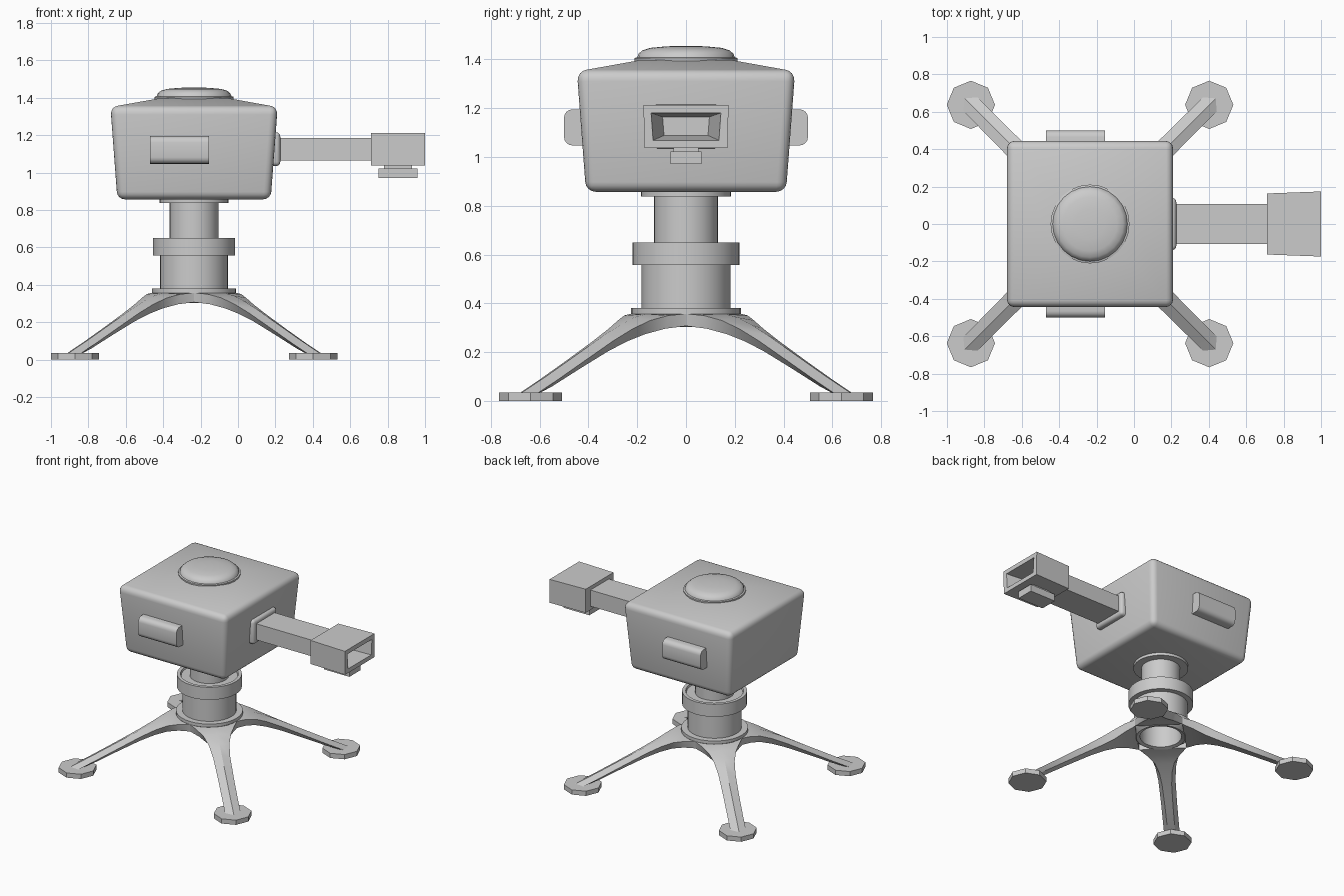
import bpy
import bmesh
import math
from mathutils import Vector

if "Cube" in bpy.data.objects:
    bpy.data.objects.remove(bpy.data.objects["Cube"], do_unlink=True)

CX = -0.235  # x of the turret's vertical axis

grey = bpy.data.materials.new("plain grey")
grey.diffuse_color = (0.6, 0.6, 0.6, 1)
grey.use_nodes = True
grey.node_tree.nodes["Principled BSDF"].inputs["Base Color"].default_value = (0.6, 0.6, 0.6, 1)


def finish(name, bm, smooth=None):
    """Turn a bmesh into a coloured object, smooth below the given angle."""
    bmesh.ops.recalc_face_normals(bm, faces=bm.faces[:])
    mesh = bpy.data.meshes.new(name)
    bm.to_mesh(mesh)
    bm.free()
    mesh.materials.append(grey)
    obj = bpy.data.objects.new(name, mesh)
    bpy.context.collection.objects.link(obj)
    if smooth:
        bpy.ops.object.select_all(action="DESELECT")
        obj.select_set(True)
        bpy.context.view_layer.objects.active = obj
        bpy.ops.object.shade_smooth_by_angle(angle=math.radians(smooth))
    return obj


def loft(loops):
    """Bridge equal-sized point loops and cap both ends."""
    bm = bmesh.new()
    rings = [[bm.verts.new(p) for p in loop] for loop in loops]
    n = len(rings[0])
    for a, b in zip(rings, rings[1:]):
        for i in range(n):
            j = (i + 1) % n
            bm.faces.new((a[i], a[j], b[j], b[i]))
    bm.faces.new(rings[0])
    bm.faces.new(rings[-1])
    return bm


def lathe(name, profile, sides=32, smooth=30, x=CX, y=0):
    """Spin (radius, z) points about a vertical axis."""
    turn = [2 * math.pi * i / sides for i in range(sides)]
    loops = [[(x + r * math.cos(t), y + r * math.sin(t), z) for t in turn] for r, z in profile]
    return finish(name, loft(loops), smooth)


def bevel(bm, width, segments, pick):
    edges = [e for e in bm.edges if pick(e)]
    bmesh.ops.bevel(bm, geom=edges, offset=width, segments=segments, profile=0.5,
                    affect="EDGES", clamp_overlap=True)


def box(name, lo, hi, width=0, pick=lambda e: True):
    def rect(z):
        return [(lo[0], lo[1], z), (hi[0], lo[1], z), (hi[0], hi[1], z), (lo[0], hi[1], z)]
    bm = loft([rect(lo[2]), rect(hi[2])])
    if width:
        bevel(bm, width, 4, pick)
    return finish(name, bm, 35 if width else None)


def square(h, z):
    return [(CX - h, -h, z), (CX + h, -h, z), (CX + h, h, z), (CX - h, h, z)]


# Head: tapered body with a shallow hipped roof and rounded edges
head = loft([square(0.41, 0.857), square(0.447, 1.35), square(0.18, 1.398)])
head.normal_update()
bmesh.ops.recalc_face_normals(head, faces=head.faces[:])
bevel(head, 0.04, 4, lambda e: e.calc_face_angle(0) > math.radians(40))
finish("head", head, 40)

# Dome cap on the roof
lathe("dome_cap", [(0.205, 1.37), (0.211, 1.395), (0.211, 1.405), (0.2, 1.408), (0.195, 1.422),
                   (0.178, 1.437), (0.145, 1.447), (0.08, 1.453), (0.02, 1.455)], 24, 35)

# Rounded pads on both sides of the head
for side, label in ((-1, "front"), (1, "back")):
    ys = sorted((side * 0.40, side * 0.50))
    box(label + "_pad", (-0.47, ys[0], 1.047), (-0.155, ys[1], 1.195), 0.035,
        lambda e: all(abs(v.co.y) > 0.45 for v in e.verts)
        and abs(e.verts[0].co.x - e.verts[1].co.x) > 0.1)

# Barrel with rounded mount
box("barrel_mount", (0.15, -0.139, 1.035), (0.226, 0.139, 1.215), 0.022,
    lambda e: max(v.co.x for v in e.verts) > 0.2)
box("barrel", (0.2, -0.108, 1.065), (0.73, 0.108, 1.185))


# Flared hollow muzzle
def opening(x, top, bottom, z0, z1):
    return [(x, -bottom, z0), (x, bottom, z0), (x, top, z1), (x, -top, z1)]


finish("muzzle", loft([opening(0.71, 0.163, 0.163, 1.037, 1.212),
                       opening(1.0, 0.174, 0.171, 1.037, 1.212),
                       opening(1.0, 0.143, 0.135, 1.068, 1.18),
                       opening(0.78, 0.096, 0.09, 1.088, 1.164)]))
box("sensor_neck", (0.78, -0.052, 1.01), (0.93, 0.052, 1.05))
box("sensor", (0.75, -0.064, 0.97), (0.96, 0.064, 1.022))

# Post, ring and hollow base column
lathe("post", [(0.131, 0.56), (0.131, 0.837), (0.185, 0.837), (0.185, 0.87)])
lathe("ring", [(0.17, 0.557), (0.219, 0.557), (0.219, 0.65), (0.195, 0.65),
               (0.19, 0.637), (0.12, 0.637)])
lathe("base_column", [(0.14, 0.5), (0.14, 0.31), (0.165, 0.303), (0.2, 0.33), (0.225, 0.357),
                      (0.225, 0.38), (0.182, 0.38), (0.182, 0.57)])

# Legs: (distance, half width, ridge z, shoulder z, bottom half width, bottom z)
SECTIONS = [(0.16, 0.16, 0.358, 0.357, 0.16, 0.307),
            (0.23, 0.128, 0.356, 0.350, 0.11, 0.296),
            (0.30, 0.094, 0.342, 0.330, 0.065, 0.274),
            (0.38, 0.070, 0.312, 0.295, 0.042, 0.245),
            (0.48, 0.058, 0.266, 0.246, 0.032, 0.205),
            (0.64, 0.054, 0.186, 0.165, 0.027, 0.133),
            (0.80, 0.053, 0.106, 0.085, 0.025, 0.060),
            (0.96, 0.053, 0.030, 0.009, 0.025, 0.005)]
for k, label in enumerate(("back_left", "back_right", "front_right", "front_left")):
    a = math.radians(45 + 90 * k)
    out = Vector((math.cos(a), math.sin(a), 0))
    across = Vector((-out.y, out.x, 0))

    def place(r, w, z):
        return Vector((CX, 0, z)) + out * r + across * w

    loops = [[place(r, 0, zr), place(r, w, zs), place(r, wb, zb),
              place(r, -wb, zb), place(r, -w, zs)] for r, w, zr, zs, wb, zb in SECTIONS]
    finish(label + "_leg", loft(loops), 20)

    # Octagonal foot plate
    foot = place(0.901, 0, 0)
    lathe(label + "_foot", [(0.129, 0), (0.129, 0.035)], 8, None, foot.x, foot.y)
